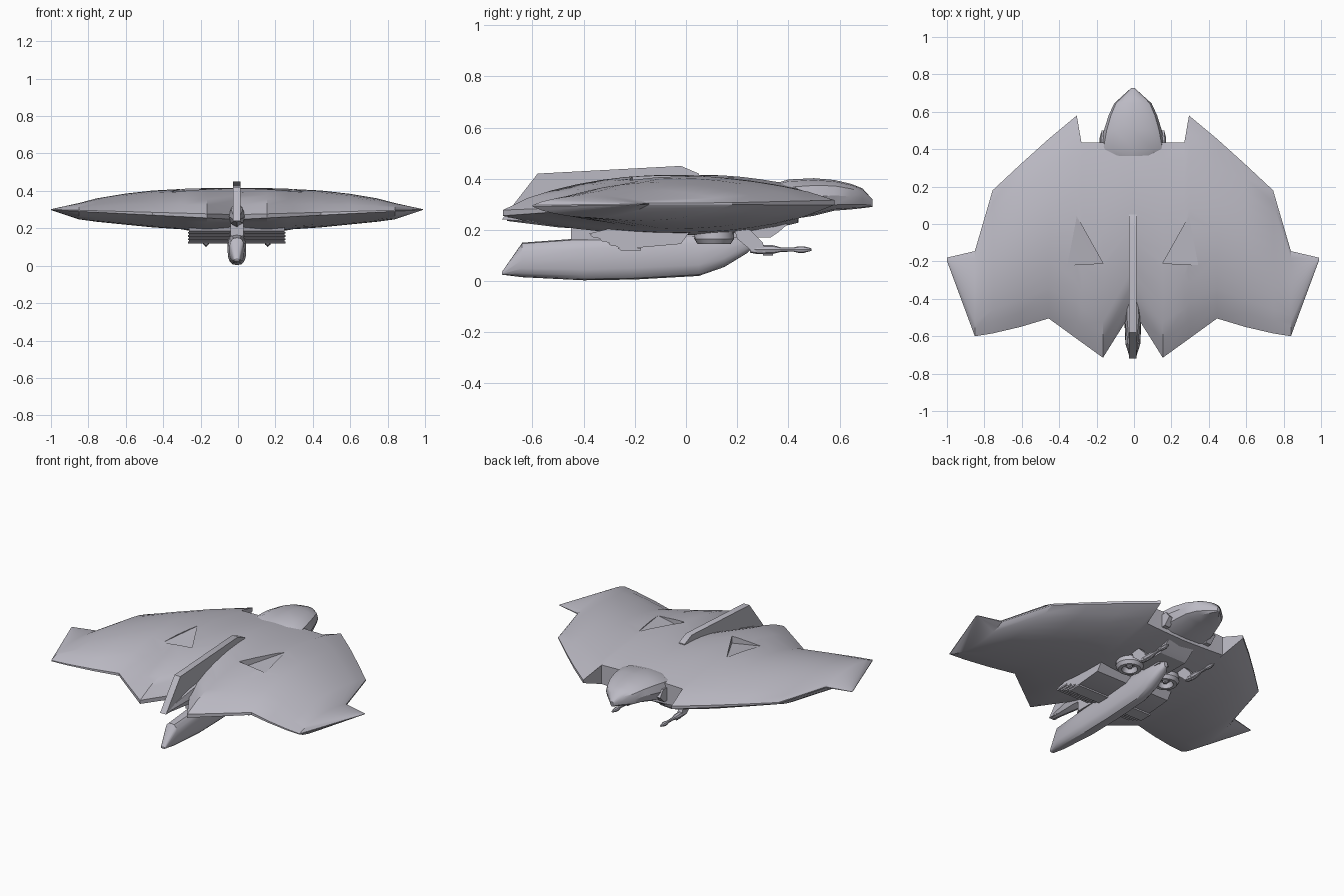
import bpy, bmesh, math
from math import sin, cos, pi

cube = bpy.data.objects.get("Cube")
if cube:
    bpy.data.objects.remove(cube, do_unlink=True)

CX = -0.006  # centreline
hull_grey = bpy.data.materials.new("hull_grey")
hull_grey.use_nodes = True
hull_grey.diffuse_color = (0.5, 0.49, 0.55, 1)
hull_grey.node_tree.nodes["Principled BSDF"].inputs["Base Color"].default_value = (0.5, 0.49, 0.55, 1)


def finish(name, bm, angle=30):
    bmesh.ops.remove_doubles(bm, verts=bm.verts, dist=0.0004)
    bmesh.ops.recalc_face_normals(bm, faces=bm.faces)
    mesh = bpy.data.meshes.new(name)
    bm.to_mesh(mesh)
    bm.free()
    obj = bpy.data.objects.new(name, mesh)
    bpy.context.collection.objects.link(obj)
    mesh.materials.append(hull_grey)
    smooth(obj, angle)
    return obj


def smooth(obj, angle=30):
    bpy.ops.object.select_all(action='DESELECT')
    obj.select_set(True)
    bpy.context.view_layer.objects.active = obj
    bpy.ops.object.shade_smooth_by_angle(angle=math.radians(angle))


def loft(name, rings, angle=30):
    """Skin a row of equal-length closed rings and cap both ends."""
    bm = bmesh.new()
    rows = [[bm.verts.new(p) for p in ring] for ring in rings]
    n = len(rows[0])
    for a, b in zip(rows, rows[1:]):
        for i in range(n):
            j = (i + 1) % n
            bm.faces.new((a[i], a[j], b[j], b[i]))
    bm.faces.new(rows[0])
    bm.faces.new(rows[-1])
    return finish(name, bm, angle)


def side_prism(name, profile, x0, x1):
    """Extrude a (y, z) outline from x0 to x1."""
    return loft(name, [[(x, y, z) for y, z in profile] for x in (x0, x1)])


def body(name, stations, x=CX, n=16, power=1.0, angle=30):
    """Loft rounded sections (y, half width, bottom, top) along y."""
    def bulge(v):
        return math.copysign(abs(v) ** power, v)
    rings = []
    for y, w, lo, hi in stations:
        rings.append([(x + w * bulge(cos(2 * pi * i / n)), y,
                       (lo + hi) / 2 + (hi - lo) / 2 * bulge(sin(2 * pi * i / n)))
                      for i in range(n)])
    return loft(name, rings, angle)


# Flying-wing hull: x, leading y, full leading y, trailing y, bottom, top
half = [
    (0.00, 0.44, 0.60, -0.46, 0.18, 0.415),
    (0.16, 0.435, 0.60, -0.715, 0.18, 0.415),
    (0.275, 0.435, 0.585, -0.632, 0.19, 0.412),
    (0.30, 0.58, 0.58, -0.614, 0.195, 0.41),
    (0.45, 0.455, 0.455, -0.505, 0.205, 0.402),
    (0.60, 0.32, 0.32, -0.55, 0.22, 0.385),
    (0.75, 0.18, 0.18, -0.585, 0.235, 0.36),
    (0.845, -0.145, -0.145, -0.60, 0.248, 0.335),
    (0.995, -0.18, -0.18, -0.195, 0.298, 0.302),
]
STEPS = 12


def wing_ring(side, x, lead, full, trail, low, high):
    top, bottom = [], []
    edge = 0.012 * (1 - x) + 0.001
    for i in range(STEPS + 1):
        y = trail + (lead - trail) * i / STEPS
        s = (y - trail) / (full - trail)
        f = max(sin(pi * s), 0) ** 0.75
        middle = (0.26 + 0.05 * s) * (1 - x) + 0.30 * x
        top.append((CX + side * x, y, middle + edge + (high - middle - edge) * f))
        bottom.append((CX + side * x, y, middle - edge + (low - middle + edge) * f))
    return top + bottom[::-1]


rings = [wing_ring(-1, *s) for s in half[:0:-1]] + [wing_ring(1, *s) for s in half]
hull = loft("wing_hull", rings)

# Triangular air scoops sunk into the upper surface
for side in (-1, 1):
    floor = [(0.30, 0.04, 0.408), (0.16, -0.21, 0.365), (0.35, -0.22, 0.394)]
    cutter = loft("scoop_cutter", [[(CX + side * x, y, z) for x, y, z in floor],
                                   [(CX + side * x, y, 0.5) for x, y, z in floor]])
    cutter.hide_render = True
    cut = hull.modifiers.new("scoop", 'BOOLEAN')
    cut.operation = 'DIFFERENCE'
    cut.solver = 'EXACT'
    cut.object = cutter
    bpy.ops.object.select_all(action='DESELECT')
    hull.select_set(True)
    bpy.context.view_layer.objects.active = hull
    bpy.ops.object.modifier_apply(modifier=cut.name)
    bpy.data.objects.remove(cutter, do_unlink=True)
smooth(hull)

# Dorsal fin and its tail fairing
side_prism("dorsal_fin", [(-0.72, 0.24), (-0.58, 0.42), (-0.02, 0.45), (0.05, 0.42),
                          (0.05, 0.3), (-0.45, 0.24)], CX - 0.02, CX + 0.02)
body("tail_fairing", [(-0.70, 0.02, 0.235, 0.26), (-0.50, 0.045, 0.21, 0.32),
                      (-0.35, 0.04, 0.2, 0.34)], n=8)

# Cockpit head with a flattened top
body("cockpit_head", [(0.36, 0.13, 0.26, 0.385), (0.40, 0.175, 0.24, 0.397),
                      (0.50, 0.155, 0.255, 0.402), (0.58, 0.13, 0.275, 0.395),
                      (0.645, 0.10, 0.28, 0.38), (0.69, 0.05, 0.285, 0.362),
                      (0.728, 0.008, 0.29, 0.32)], n=12, power=0.7)
for side in (-1, 1):
    x = CX + side * 0.15
    side_prism("cockpit_cheek", [(0.38, 0.26), (0.38, 0.34), (0.47, 0.34), (0.50, 0.30),
                                 (0.46, 0.26)], x - 0.018, x + 0.018)

# Neck bracket under the head
side_prism("neck_bracket", [(0.10, 0.24), (0.12, 0.17), (0.33, 0.17), (0.36, 0.19),
                            (0.43, 0.25), (0.43, 0.32), (0.20, 0.32)], CX - 0.09, CX + 0.09)

# Keel pod with a raked tail
outline = [(-0.72, 0.025, 0.035), (-0.64, 0.015, 0.15), (-0.40, 0.003, 0.168),
           (-0.20, 0.006, 0.18), (0.05, 0.02, 0.19), (0.15, 0.055, 0.19),
           (0.24, 0.11, 0.18), (0.27, 0.14, 0.175)]
widths = [0.015, 0.04, 0.05, 0.05, 0.05, 0.045, 0.03, 0.012]
body("keel_pod", [(y, w, lo, hi) for (y, lo, hi), w in zip(outline, widths)], power=0.75)
side_prism("keel_mount", [(-0.45, 0.16), (0.25, 0.16), (0.25, 0.24), (-0.45, 0.24)],
           CX - 0.035, CX + 0.035)

for side in (-1, 1):
    def sx(v):
        return CX + side * v

    # Engine box with a raked rear and louvre slats
    side_prism("engine_box", [(-0.38, 0.185), (-0.25, 0.125), (-0.02, 0.145), (0.02, 0.20),
                              (-0.2, 0.23)], sx(0.03), sx(0.255))
    for k in range(4):
        z = 0.12 + 0.017 * k
        y = -0.255 - 0.036 * k
        side_prism("louvre_slat", [(y, z), (y - 0.012, z + 0.009), (y + 0.08, z + 0.009),
                                   (y + 0.08, z)], sx(0.04), sx(0.26))

    # Round lift nozzle: hollow ring and hub
    bm = bmesh.new()
    section = [(0.075, 0.22), (0.078, 0.165), (0.065, 0.145), (0.045, 0.145), (0.035, 0.175),
               (0.018, 0.175), (0.014, 0.155), (0.001, 0.152)]
    turns = 20
    rows = [[bm.verts.new((sx(0.13) + r * cos(2 * pi * i / turns),
                           0.11 + r * sin(2 * pi * i / turns), z)) for i in range(turns)]
            for r, z in section]
    for a, b in zip(rows, rows[1:]):
        for i in range(turns):
            j = (i + 1) % turns
            bm.faces.new((a[i], a[j], b[j], b[i]))
    finish("lift_nozzle", bm)

    # Gun arm, barrel and sight
    side_prism("gun_arm", [(0.18, 0.23), (0.20, 0.165), (0.26, 0.115), (0.31, 0.115),
                           (0.30, 0.15), (0.25, 0.20)], sx(0.15), sx(0.18))
    barrel = [(0.25, 0.012), (0.28, 0.018), (0.34, 0.017), (0.37, 0.009), (0.42, 0.008),
              (0.44, 0.013), (0.46, 0.013), (0.49, 0.005)]
    body("gun_barrel", [(y, r, 0.123 - r, 0.123 + r) for y, r in barrel], x=sx(0.165), n=8)
    body("gun_sight", [(0.30, 0.006, 0.10, 0.115), (0.34, 0.006, 0.10, 0.115)], x=sx(0.165), n=8)
